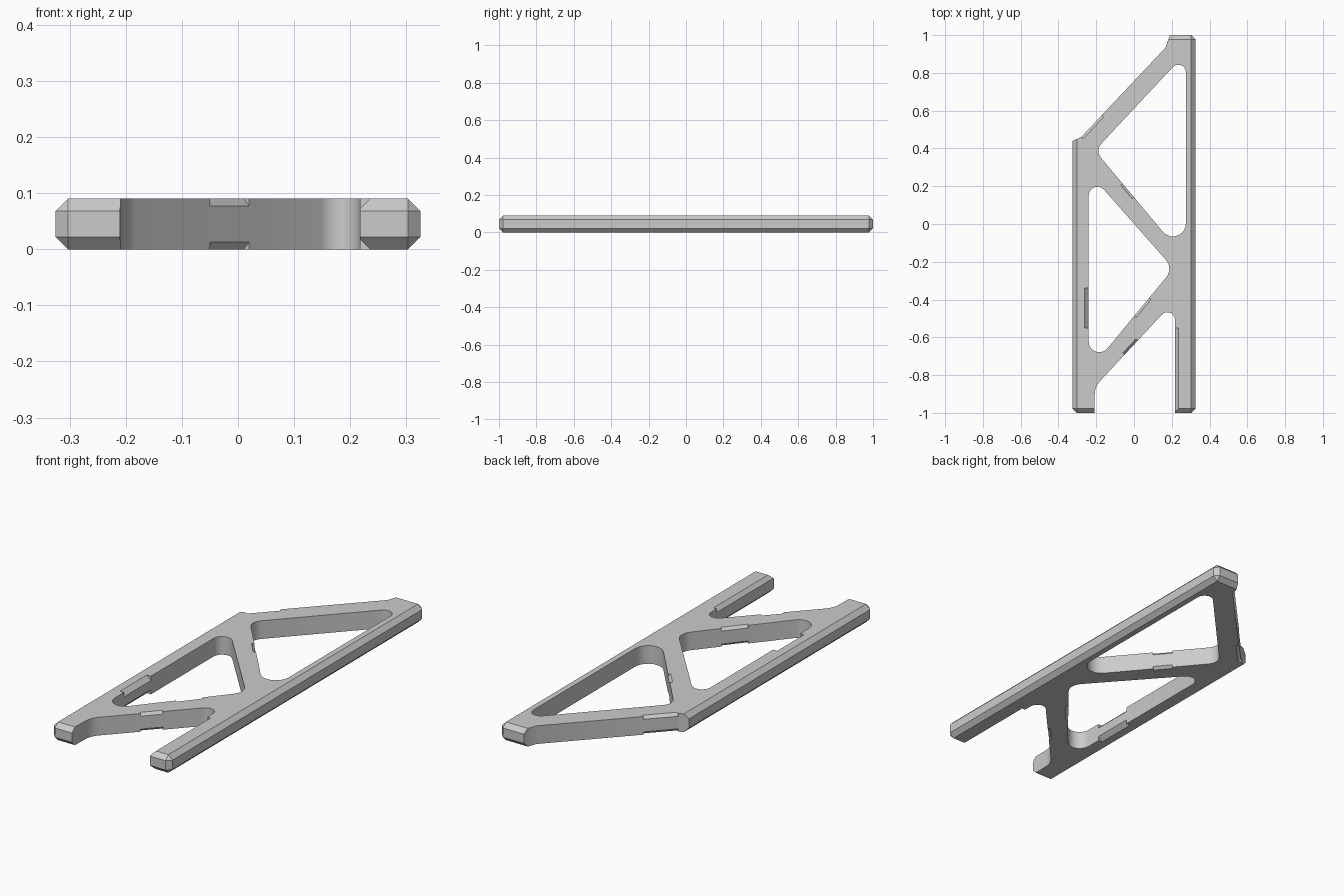
import bpy, bmesh, math
from mathutils import Vector, Matrix

HEIGHT, HALF_WIDTH, CHAMFER = 0.09, 0.325, 0.022

cube = bpy.data.objects.get("Cube")
if cube:
    bpy.data.objects.remove(cube, do_unlink=True)


def rounded(corners, steps=7):
    """Replace each (x, y, radius) corner by an arc."""
    pts = []
    for i, (x, y, r) in enumerate(corners):
        p = Vector((x, y))
        if r == 0:
            pts.append(p)
            continue
        a = (Vector(corners[i - 1][:2]) - p).normalized()
        b = (Vector(corners[(i + 1) % len(corners)][:2]) - p).normalized()
        half = a.angle(b) / 2
        centre = p + (a + b).normalized() * r / math.sin(half)
        start = p + a * r / math.tan(half) - centre
        end = p + b * r / math.tan(half) - centre
        pts += [centre + start.slerp(end, k / steps).normalized() * r
                for k in range(steps + 1)]
    return pts


def prism(corners, z0, z1):
    """Extrude a rounded outline between two heights."""
    bm = bmesh.new()
    pts = rounded(corners)
    low = [bm.verts.new((p.x, p.y, z0)) for p in pts]
    high = [bm.verts.new((p.x, p.y, z1)) for p in pts]
    bm.faces.new(low[::-1])
    bm.faces.new(high)
    for i in range(len(pts)):
        j = (i + 1) % len(pts)
        bm.faces.new((low[i], low[j], high[j], high[i]))
    bmesh.ops.recalc_face_normals(bm, faces=bm.faces)
    return bm


def to_object(name, bm):
    mesh = bpy.data.meshes.new(name)
    bm.to_mesh(mesh)
    bm.free()
    obj = bpy.data.objects.new(name, mesh)
    bpy.context.collection.objects.link(obj)
    return obj


# Outer silhouette of the truss with its two legs
outline = [
    (-HALF_WIDTH, -1, 0), (-0.21, -1, 0), (-0.207, -0.861, 0.1),
    (0.217, -0.405, 0.04), (0.217, -1, 0), (HALF_WIDTH, -1, 0),
    (HALF_WIDTH, 1, 0), (0.19, 1, 0), (0.167, 0.934, 0),
    (-0.28, 0.46, 0), (-HALF_WIDTH, 0.44, 0),
]
bm = prism(outline, 0, HEIGHT)


def walls(v):
    """Outer straight walls this vertex lies on."""
    found = set()
    if abs(abs(v.co.x) - HALF_WIDTH) < 1e-4:
        found.add(("x", v.co.x > 0))
    if abs(abs(v.co.y) - 1) < 1e-4:
        found.add(("y", v.co.y > 0))
    return found


# Chamfer the outer rails, the ends and their corners
edges = []
for e in bm.edges:
    shared = walls(e.verts[0]) & walls(e.verts[1])
    upright = abs(e.verts[0].co.z - e.verts[1].co.z) > 0.01
    if len(shared) >= (2 if upright else 1):
        edges.append(e)
bmesh.ops.bevel(bm, geom=edges, offset=CHAMFER, segments=1,
                affect='EDGES', clamp_overlap=True)
frame = to_object("truss_frame", bm)

# Triangular openings
upper = [(0.275, 0.905, 0.04), (-0.207, 0.389, 0.057), (0.275, -0.187, 0.069)]
lower = [(-0.24, 0.273, 0.046), (-0.24, -0.779, 0.056), (0.209, -0.235, 0.07)]
cutters = [to_object("upper_opening_cutter", prism(upper, -0.1, 0.2)),
           to_object("lower_opening_cutter", prism(lower, -0.1, 0.2))]

# Chamfered stretches on inner edges: start, end, width
nicks = [
    ((-0.24, -0.55), (-0.24, -0.34), 0.022),
    ((0.217, -1.1), (0.217, -0.55), 0.018),
    ((-0.28, 0.46), (-0.17, 0.577), 0.014),
    ((-0.06, 0.213), (0, 0.142), 0.013),
    ((0, -0.488), (0.08, -0.391), 0.013),
    ((-0.05, -0.692), (0.02, -0.617), 0.013),
]
bm = bmesh.new()
for start, end, width in nicks:
    a, b = Vector(start), Vector(end)
    d, mid = b - a, (a + b) / 2
    side = width * math.sqrt(2)
    for z in (0, HEIGHT):
        bmesh.ops.create_cube(bm, size=1, matrix=(
            Matrix.Translation((mid.x, mid.y, z))
            @ Matrix.Rotation(math.atan2(-d.x, d.y), 4, 'Z')
            @ Matrix.Rotation(math.pi / 4, 4, 'Y')
            @ Matrix.Diagonal((side, d.length, side, 1))))
cutters.append(to_object("edge_nick_cutter", bm))

# Cut and tidy up
bpy.ops.object.select_all(action='DESELECT')
bpy.context.view_layer.objects.active = frame
frame.select_set(True)
for cutter in cutters:
    cutter.hide_render = True
    mod = frame.modifiers.new(cutter.name, 'BOOLEAN')
    mod.operation, mod.solver, mod.object = 'DIFFERENCE', 'EXACT', cutter
    bpy.ops.object.modifier_apply(modifier=mod.name)
for cutter in cutters:
    bpy.data.objects.remove(cutter, do_unlink=True)
bpy.ops.object.shade_smooth_by_angle(angle=math.radians(30))

# Plain grey finish
grey = bpy.data.materials.new("light_grey")
grey.use_nodes = True
colour = (0.6, 0.6, 0.6, 1)
grey.diffuse_color = colour
grey.node_tree.nodes["Principled BSDF"].inputs["Base Color"].default_value = colour
frame.data.materials.clear()
frame.data.materials.append(grey)
